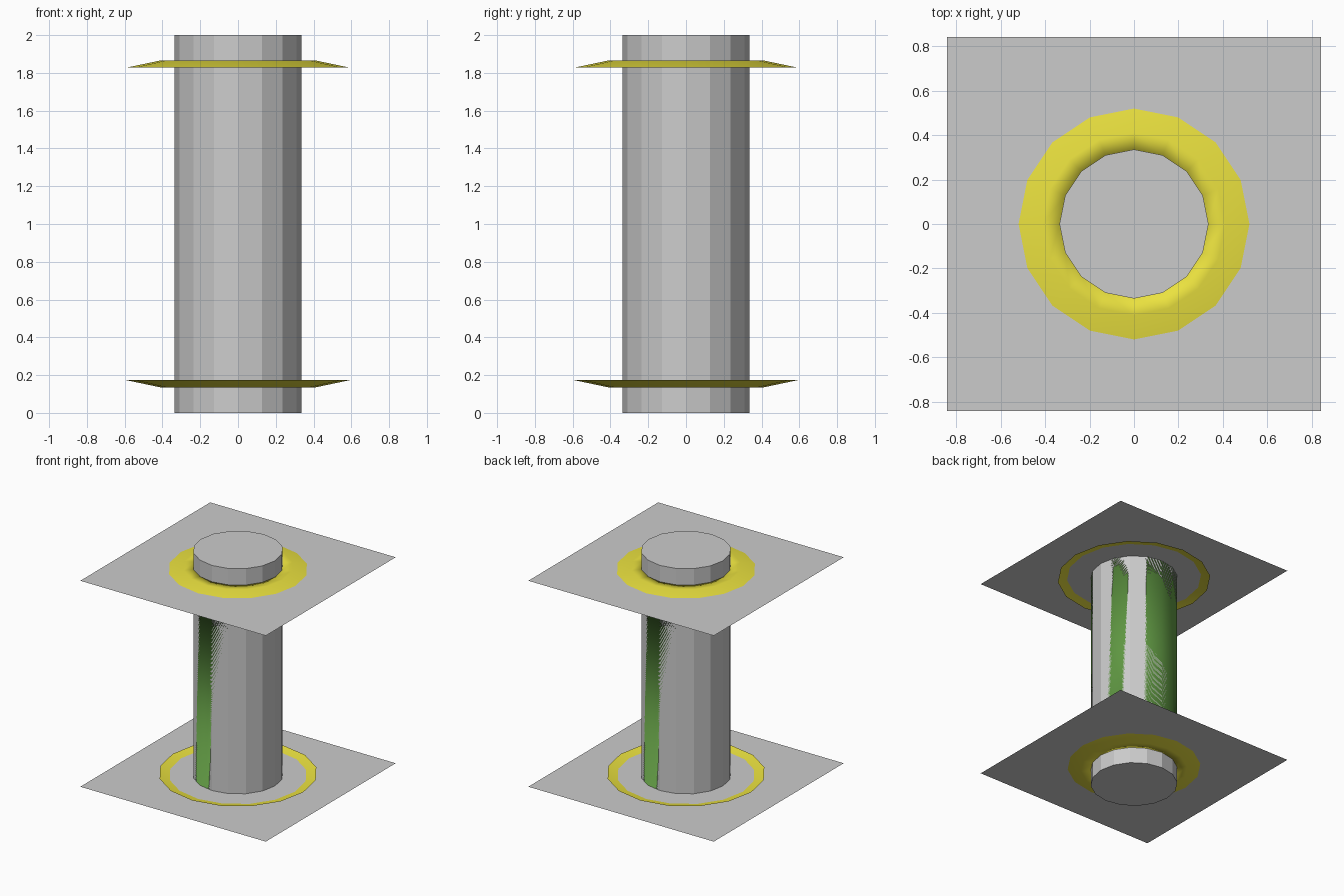
import bpy, bmesh
from math import cos, sin, tau

if "Cube" in bpy.data.objects:
    bpy.data.objects.remove(bpy.data.objects["Cube"])

SIDES = 16
R = 0.335


def material(name, rgb):
    m = bpy.data.materials.new(name)
    m.diffuse_color = (*rgb, 1)
    m.use_nodes = True
    m.node_tree.nodes["Principled BSDF"].inputs["Base Color"].default_value = m.diffuse_color
    return m


def lathe(name, profile, caps=False, smooth=False, mats=(), band_mats=None):
    """Revolve a list of (radius, z) points around the z axis."""
    bm = bmesh.new()
    rings = [[bm.verts.new((r * cos(tau * i / SIDES), r * sin(tau * i / SIDES), z))
              for i in range(SIDES)] for r, z in profile]
    for b, (lo, hi) in enumerate(zip(rings, rings[1:])):
        for i in range(SIDES):
            j = (i + 1) % SIDES
            f = bm.faces.new((lo[i], lo[j], hi[j], hi[i]))
            f.smooth = smooth
            if band_mats:
                f.material_index = band_mats[b]
    if caps:
        bm.faces.new(rings[0][::-1])
        bm.faces.new(rings[-1])
    return finish(name, bm, mats)


def finish(name, bm, mats=()):
    me = bpy.data.meshes.new(name)
    bm.to_mesh(me)
    bm.free()
    for m in mats:
        me.materials.append(m)
    ob = bpy.data.objects.new(name, me)
    bpy.context.collection.objects.link(ob)
    return ob


def plate(name, z, half=0.84):
    bm = bmesh.new()
    bm.faces.new([bm.verts.new((x * half, y * half, z))
                  for x, y in ((-1, -1), (1, -1), (1, 1), (-1, 1))])
    return finish(name, bm)


green = material("green", (0.115, 0.31, 0.055))
yellow = material("yellow", (0.83, 0.76, 0.05))

# inner faceted column
lathe("column", [(R, 0), (R, 2)], caps=True)

# smooth sleeve around the column with a turned-back flange at each end
lathe("flanged_sleeve",
      [(0.59, 0.173), (0.41, 0.135), (R, 0.135),
       (R, 1.866), (0.41, 1.866), (0.59, 1.828)],
      smooth=True, mats=(green, yellow), band_mats=(1, 1, 0, 1, 1))

# thin square plates crossing the flanges
plate("lower_plate", 0.157)
plate("upper_plate", 1.843)
